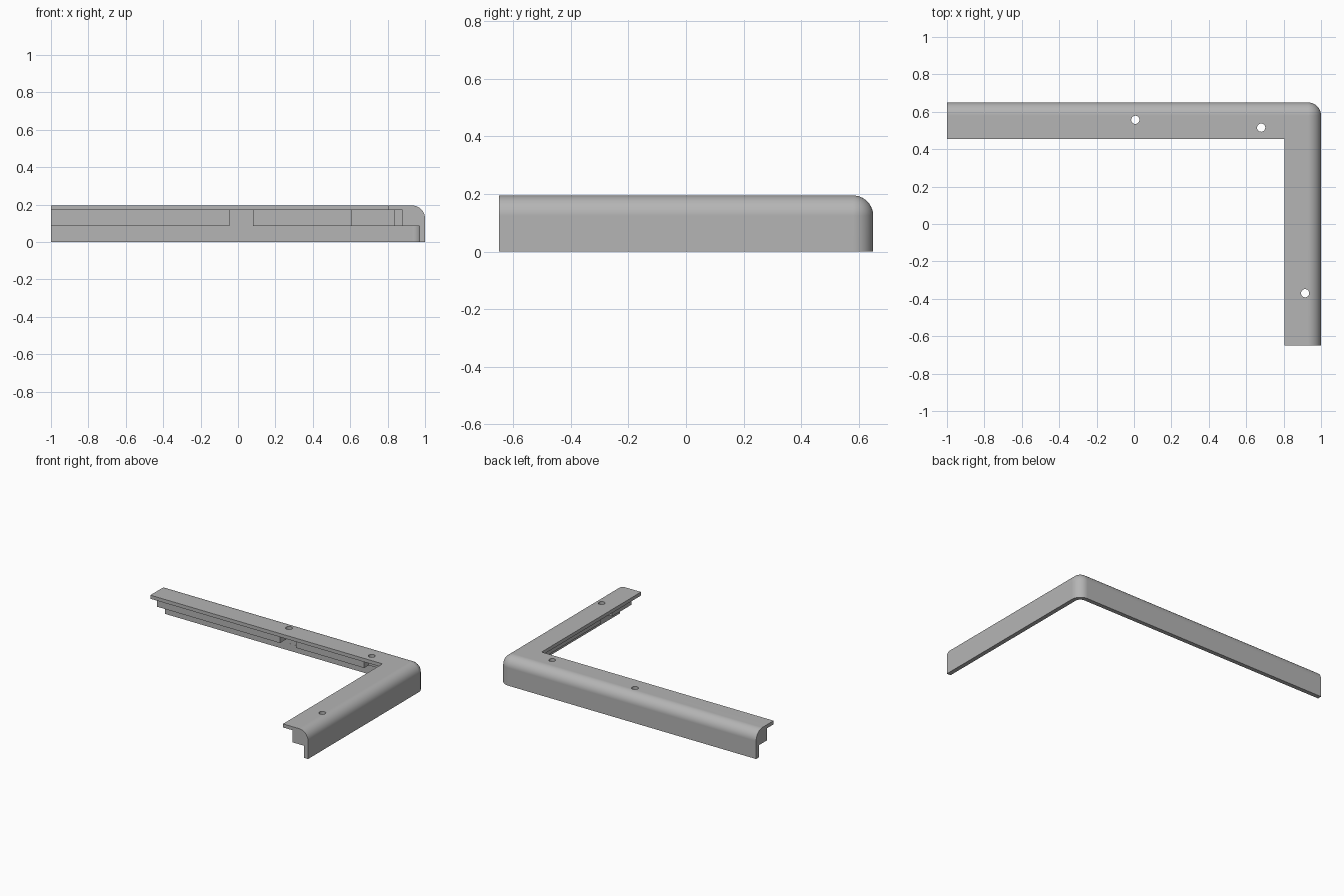
import bpy, bmesh
from math import sin, cos, pi
from mathutils import Matrix, Vector

cube = bpy.data.objects.get("Cube")
if cube:
    bpy.data.objects.remove(cube, do_unlink=True)

X, Y, H, R = 1.0, 0.65, 0.195, 0.07   # half extents, height, outer rounding
STEPS = 10

grey = bpy.data.materials.new("plain grey")
grey.use_nodes = True
colour = (0.46, 0.46, 0.46, 1)
grey.diffuse_color = colour
grey.node_tree.nodes["Principled BSDF"].inputs["Base Color"].default_value = colour


def to_object(name, bm):
    bmesh.ops.recalc_face_normals(bm, faces=bm.faces)
    mesh = bpy.data.meshes.new(name)
    bm.to_mesh(mesh)
    bm.free()
    mesh.materials.append(grey)
    obj = bpy.data.objects.new(name, mesh)
    bpy.context.collection.objects.link(obj)
    return obj


# Cross-section: (distance inward from the outer wall, height)
arc = [i * pi / 2 / STEPS for i in range(STEPS + 1)]
section = [(0, 0)]
section += [(R - R * cos(a), H - R + R * sin(a)) for a in arc]
section += [(0.195, H), (0.195, 0.17), (0.12, 0.17),
            (0.12, 0.085), (0.03, 0.085), (0.03, 0)]


def corner_point(d, z, a):
    """Follow the rounded corner; points deeper than the rounding are mitred."""
    r = max(R - d, 0)
    inset = max(d, R)
    return Vector((X - inset + r * cos(a), Y - inset + r * sin(a), z))


# Sweep the section along the right-angled path
bm = bmesh.new()
rings = [[Vector((X - d, -Y, z)) for d, z in section]]
rings += [[corner_point(d, z, a) for d, z in section] for a in arc]
rings += [[Vector((-X, Y - d, z)) for d, z in section]]
rings = [[bm.verts.new(p) for p in ring] for ring in rings]
n = len(section)
for a, b in zip(rings, rings[1:]):
    for i in range(n):
        j = (i + 1) % n
        bm.faces.new((a[i], a[j], b[j], b[i]))
bm.faces.new(rings[0])
bm.faces.new(rings[-1])
bmesh.ops.remove_doubles(bm, verts=bm.verts, dist=1e-5)
bmesh.ops.dissolve_degenerate(bm, edges=bm.edges, dist=1e-5)
frame = to_object("corner_bracket", bm)


def cut(bm):
    cutter = to_object("cutter", bm)
    cutter.hide_render = True
    mod = frame.modifiers.new("cut", 'BOOLEAN')
    mod.operation = 'DIFFERENCE'
    mod.solver = 'EXACT'
    mod.object = cutter
    bpy.ops.object.modifier_apply(modifier=mod.name)
    bpy.data.objects.remove(cutter, do_unlink=True)


bpy.context.view_layer.objects.active = frame
frame.select_set(True)

# Gaps and notch in the inner rib: (x range, y range)
for x0, x1, y0, y1 in [(-0.045, 0.08, 0.5, 0.621),
                       (0.61, 0.835, 0.5, 0.58),
                       (0.85, 0.971, -0.435, -0.31)]:
    bm = bmesh.new()
    z0, z1 = 0.05, 0.1705
    centre = Vector((x0 + x1, y0 + y1, z0 + z1)) / 2
    size = Matrix.Diagonal((x1 - x0, y1 - y0, z1 - z0, 1))
    bmesh.ops.create_cube(bm, size=1, matrix=Matrix.Translation(centre) @ size)
    cut(bm)

# Screw holes through the top plate
for x, y in [(0.007, 0.557), (0.68, 0.515), (0.915, -0.37)]:
    bm = bmesh.new()
    bmesh.ops.create_cone(bm, cap_ends=True, segments=32, radius1=0.022,
                          radius2=0.022, depth=0.2,
                          matrix=Matrix.Translation((x, y, 0.22)))
    cut(bm)

# Smooth rounded edges, crisp corners
bpy.ops.object.shade_smooth_by_angle(angle=pi / 6)
weighted = frame.modifiers.new("even_shading", 'WEIGHTED_NORMAL')
weighted.keep_sharp = True
